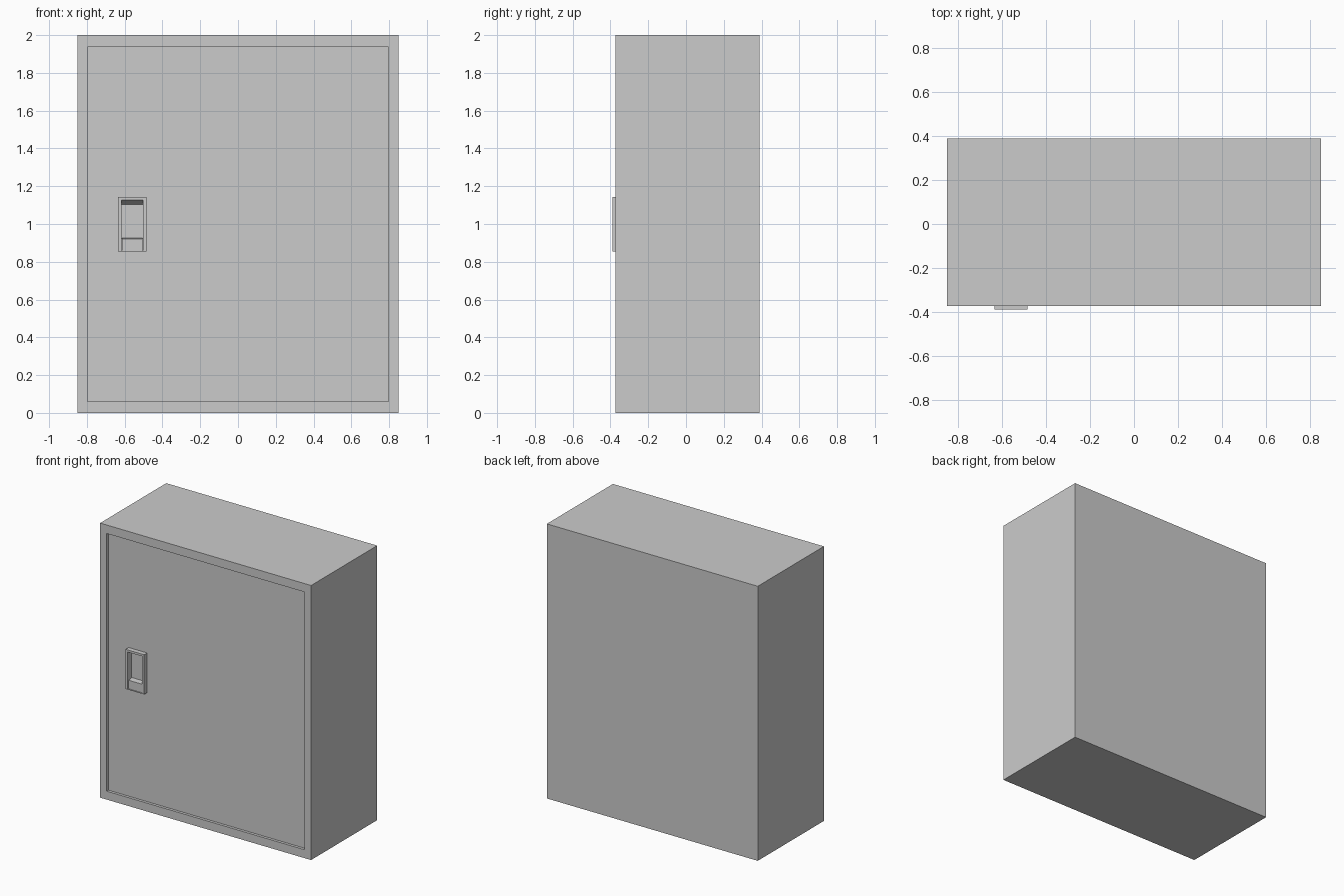
import bpy, bmesh

if "Cube" in bpy.data.objects:
    bpy.data.objects.remove(bpy.data.objects["Cube"])

BACK, FRONT, DOOR, PLATE = 0.388, -0.373, -0.353, -0.388


def finish(name, bm):
    bmesh.ops.recalc_face_normals(bm, faces=bm.faces[:])
    mesh = bpy.data.meshes.new(name)
    bm.to_mesh(mesh)
    bm.free()
    obj = bpy.data.objects.new(name, mesh)
    bpy.context.collection.objects.link(obj)
    return obj


def prism(bm, profile, x0, x1):
    """Extrude a (y, z) profile along x."""
    face = bm.faces.new([bm.verts.new((x0, y, z)) for y, z in profile])
    ext = bmesh.ops.extrude_face_region(bm, geom=[face])
    verts = [g for g in ext["geom"] if isinstance(g, bmesh.types.BMVert)]
    bmesh.ops.translate(bm, verts=verts, vec=(x1 - x0, 0, 0))


def prism_object(name, profile, x0, x1):
    bm = bmesh.new()
    prism(bm, profile, x0, x1)
    return finish(name, bm)


def rect(y0, y1, z0, z1):
    return [(y0, z0), (y1, z0), (y1, z1), (y0, z1)]


def cut(obj, cutter):
    mod = obj.modifiers.new("cut", "BOOLEAN")
    mod.operation, mod.solver, mod.object = "DIFFERENCE", "EXACT", cutter
    bpy.context.view_layer.objects.active = obj
    bpy.ops.object.modifier_apply(modifier=mod.name)


# Cabinet shell
cabinet = prism_object("cabinet_body", rect(FRONT, BACK, 0, 2), -0.85, 0.85)

# Shallow door recess in the front
door_cutter = prism_object("door_cutter", rect(-0.5, DOOR, 0.061, 1.938), -0.797, 0.797)
cut(cabinet, door_cutter)

# Handle plate mounted on the door
plate = prism_object("handle_plate", rect(PLATE, DOOR + 0.004, 0.855, 1.144), -0.634, -0.485)

# Finger pocket with a slanted ceiling, cut through plate and into the door
pocket = prism_object("pocket_cutter",
                      [(-0.41, 1.140), (-0.343, 1.104), (-0.343, 0.859), (-0.41, 0.859)],
                      -0.617, -0.503)
cut(plate, pocket)
cut(cabinet, pocket)

# Latch button at the bottom of the pocket
prism_object("latch_button",
             [(-0.381, 0.857), (-0.338, 0.857), (-0.338, 0.927), (-0.381, 0.921)],
             -0.615, -0.505)

for helper in (door_cutter, pocket):
    bpy.data.objects.remove(helper)
